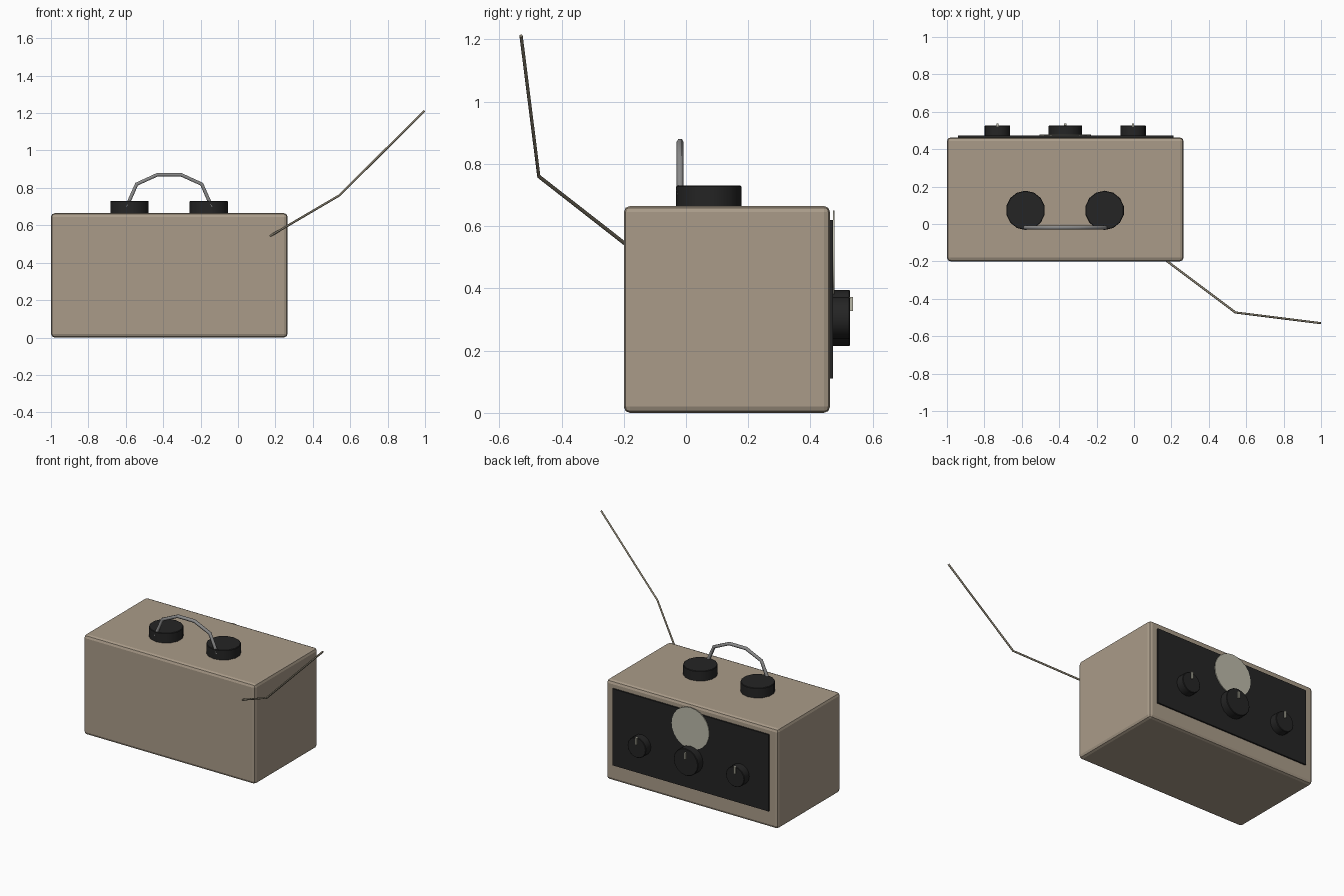
import bpy, math
from mathutils import Vector

if "Cube" in bpy.data.objects:
    bpy.data.objects.remove(bpy.data.objects["Cube"])


def mat(name, rgb):
    m = bpy.data.materials.new(name)
    m.diffuse_color = (*rgb, 1)
    m.use_nodes = True
    m.node_tree.nodes["Principled BSDF"].inputs["Base Color"].default_value = m.diffuse_color
    return m


TAN = mat("tan_case", (0.40, 0.33, 0.25))
BLACK = mat("black_plastic", (0.018, 0.018, 0.018))
STEEL = mat("steel", (0.25, 0.25, 0.25))
PALE = mat("pale_dial", (0.50, 0.49, 0.40))
WIRE = mat("wire", (0.25, 0.22, 0.16))


def finish(o, name, m, bevel=0, segments=1):
    o.name = name
    o.data.materials.append(m)
    if bevel:
        b = o.modifiers.new("bevel", "BEVEL")
        b.width, b.segments = bevel, segments
        b.limit_method = "ANGLE"
        b.angle_limit = math.radians(50)
    return o


def box(name, lo, hi, m, bevel=0, segments=1):
    lo, hi = Vector(lo), Vector(hi)
    bpy.ops.mesh.primitive_cube_add(size=1, location=(lo + hi) / 2)
    o = bpy.context.object
    o.scale = hi - lo
    bpy.ops.object.transform_apply(location=False, rotation=False, scale=True)
    return finish(o, name, m, bevel, segments)


def disc(name, centre, r, depth, m, sides, facing_back=False, bevel=0):
    rot = (math.pi / 2, 0, 0) if facing_back else (0, 0, 0)
    bpy.ops.mesh.primitive_cylinder_add(vertices=sides, radius=r, depth=depth,
                                        location=centre, rotation=rot)
    bpy.ops.object.shade_smooth_by_angle(angle=math.radians(35))
    return finish(bpy.context.object, name, m, bevel)


def rod(name, points, r, m):
    # straight-segment tube along a path
    c = bpy.data.curves.new(name, "CURVE")
    c.dimensions = "3D"
    c.bevel_depth, c.bevel_resolution = r, 1
    c.use_fill_caps = True
    s = c.splines.new("POLY")
    s.points.add(len(points) - 1)
    for p, co in zip(s.points, points):
        p.co = (*co, 1)
    o = bpy.data.objects.new(name, c)
    bpy.context.collection.objects.link(o)
    return finish(o, name, m)


# Case and control panel
box("case", (-1, -0.2, 0), (0.265, 0.463, 0.665), TAN, 0.02, 2)
box("control_panel", (-0.94, 0.44, 0.11), (0.21, 0.473, 0.62), BLACK)

# Round dial plate
disc("dial_plate", (-0.367, 0.475, 0.513), 0.138, 0.006, PALE, 24, True)

# Panel knobs with pointers
for name, x, r in (("left", -0.73, 0.068), ("tuning", -0.367, 0.09), ("right", -0.005, 0.068)):
    disc(name + "_knob", (x, 0.497, 0.305), r, 0.06, BLACK, 16, True, 0.003)
    box(name + "_knob_pointer", (x - 0.006, 0.52, 0.328), (x + 0.006, 0.536, 0.373), PALE)

# Top knobs
for name, x in (("left", -0.58), ("right", -0.157)):
    disc(name + "_top_knob", (x, 0.073, 0.695), 0.105, 0.07, BLACK, 14, False, 0.003)

# Carrying handle
rod("handle", [(x, -0.019, z) for x, z in
               ((-0.595, 0.70), (-0.542, 0.82), (-0.43, 0.871),
                (-0.306, 0.871), (-0.194, 0.82), (-0.141, 0.70))], 0.011, STEEL)

# Bent wire aerial
rod("aerial", [(0.172, -0.195, 0.543), (0.542, -0.473, 0.76), (0.997, -0.53, 1.212)], 0.006, WIRE)
